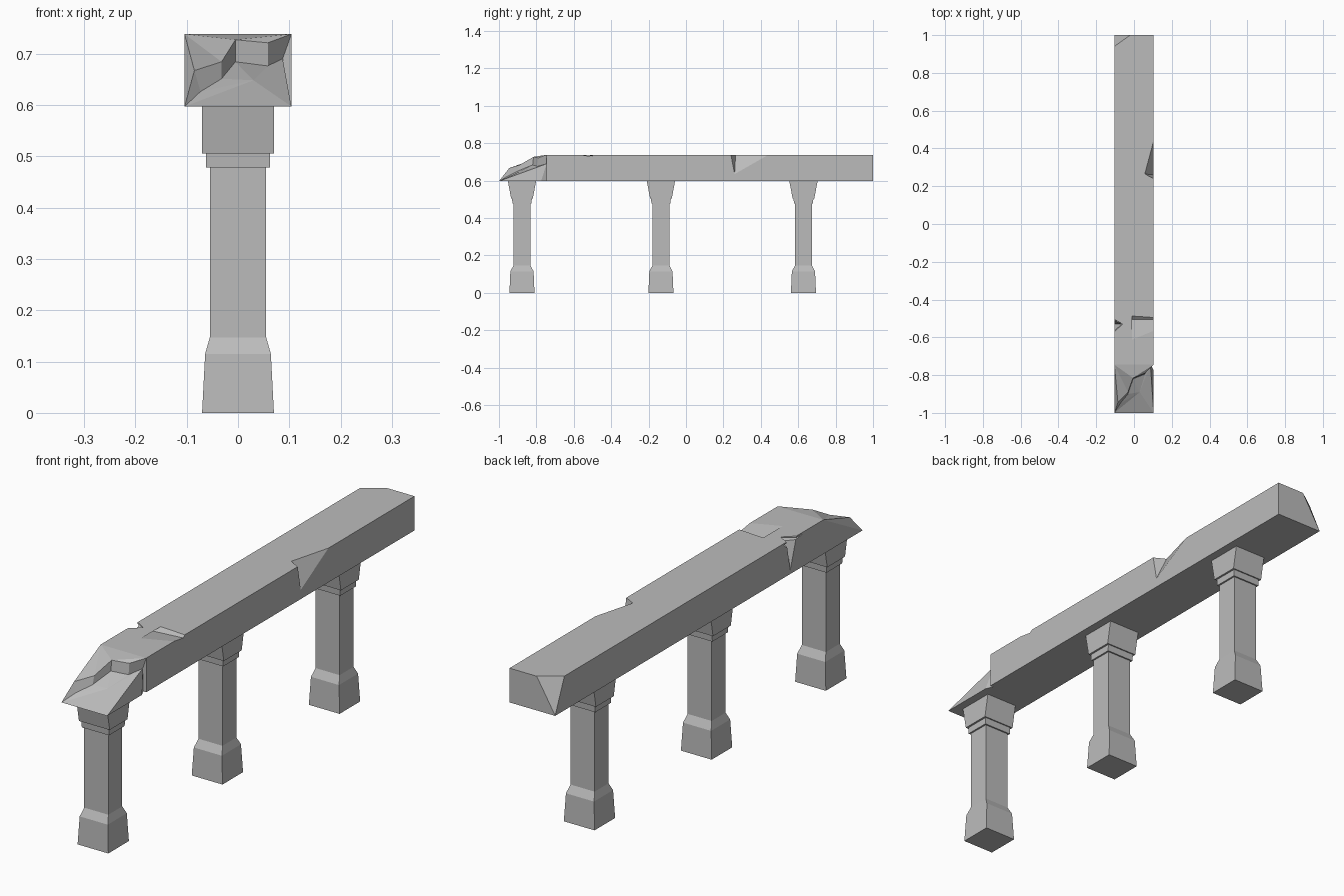
import bpy, bmesh
from mathutils import Vector

cube = bpy.data.objects.get("Cube")
if cube:
    bpy.data.objects.remove(cube, do_unlink=True)

stone = bpy.data.materials.new("grey_stone")
stone.use_nodes = True
GREY = (0.5, 0.5, 0.5, 1)
stone.diffuse_color = GREY
stone.node_tree.nodes["Principled BSDF"].inputs["Base Color"].default_value = GREY


def make_object(name, bm):
    bmesh.ops.recalc_face_normals(bm, faces=bm.faces)
    mesh = bpy.data.meshes.new(name)
    bm.to_mesh(mesh)
    bm.free()
    mesh.materials.append(stone)
    obj = bpy.data.objects.new(name, mesh)
    bpy.context.collection.objects.link(obj)
    return obj


def cut_wedge(target, start, end, side_a, side_b):
    """Cut a V notch whose valley runs start-end, opening towards the two sides."""
    start, end, side_a, side_b = map(Vector, (start, end, side_a, side_b))
    run = (end - start) * 0.5
    valley = (start - run, end + run)
    bm = bmesh.new()
    for p in valley:
        bm.verts.new(p)
        for side in (side_a, side_b):
            near = start if (side - start).length < (side - end).length else end
            bm.verts.new(p + (side - near) * 1.8)
    bmesh.ops.convex_hull(bm, input=bm.verts)
    cutter = make_object("notch_cutter", bm)
    cutter.hide_render = True
    mod = target.modifiers.new("notch", 'BOOLEAN')
    mod.operation, mod.solver, mod.object = 'DIFFERENCE', 'EXACT', cutter
    bpy.context.view_layer.objects.active = target
    bpy.ops.object.modifier_apply(modifier=mod.name)
    bpy.data.objects.remove(cutter, do_unlink=True)


# Columns: stacked square rings of height, half width and half depth
RINGS = [(0, .07, .067), (.115, .064, .062), (.147, .055, .045), (.478, .055, .045),
         (.478, .062, .051), (.505, .062, .053), (.505, .07, .058), (.6, .07, .076)]


def column(name, y):
    bm = bmesh.new()
    loops = [[bm.verts.new((sx * hx, y + sy * hy, z))
              for sx, sy in ((-1, -1), (1, -1), (1, 1), (-1, 1))] for z, hx, hy in RINGS]
    for low, high in zip(loops, loops[1:]):
        for i in range(4):
            j = (i + 1) % 4
            bm.faces.new((low[i], low[j], high[j], high[i]))
    bm.faces.new(loops[0])
    bm.faces.new(loops[-1])
    return make_object(name, bm)


for label, y in (("front", -.877), ("middle", -.134), ("back", .628)):
    column(label + "_column", y)

# Beam with a chipped back corner
W, LOW, TOP, BREAK = .104, .597, .738, -.745
bm = bmesh.new()
bmesh.ops.create_cube(bm, size=1)
for v in bm.verts:
    v.co = (W if v.co.x > 0 else -W, 1 if v.co.y > 0 else BREAK, TOP if v.co.z > 0 else LOW)
a, b, c = Vector((-W, .94, TOP)), Vector((-.02, 1, TOP)), Vector((-W, 1, LOW + .001))
normal = (b - a).cross(c - a)
if normal.y < 0:
    normal.negate()
cut = bmesh.ops.bisect_plane(bm, geom=bm.verts[:] + bm.edges[:] + bm.faces[:],
                             plane_co=a, plane_no=normal, clear_outer=True)
bmesh.ops.holes_fill(bm, edges=[e for e in bm.edges if e.is_boundary])
beam = make_object("beam", bm)

# Notch in the side, and the crack across the top with its deep end
cut_wedge(beam, (.057, .265, TOP), (W, .26, .635), (W, .24, TOP), (W, .44, TOP))
cut_wedge(beam, (-W, -.505, .716), (W, -.505, .729), (W, -.495, TOP), (W, -.565, TOP))
cut_wedge(beam, (-.06, -.53, TOP), (-W, -.53, .613), (-W, -.505, TOP), (-W, -.57, TOP))

# Broken front end: upper ridge, lower ridge and the sloping shelf below
points = {
    "top": (-W, BREAK, TOP), "tip": (-W, -1, LOW), "corner": (W, -1, LOW),
    "side": (W, -.775, LOW), "inner": (.09, BREAK, LOW), "base": (-W, BREAK, LOW),
    "u1": (-.085, -.945, .667), "u2": (-.032, -.89, .684), "u3": (-.005, -.815, .727),
    "u4": (.058, -.79, .721), "u5": (W, BREAK, TOP),
    "l1": (-.073, -.95, .626), "l2": (-.032, -.9, .651), "l3": (-.005, -.82, .684),
    "l4": (.058, -.795, .676), "l5": (.087, BREAK, .69), "shelf": (.03, -.89, .648)}
faces = ["top tip u1", "top u1 u2", "top u2 u3", "top u3 u5", "u3 u4 u5",
         "tip l1 u1", "top base tip", "tip base inner side corner",
         "corner side l5", "side inner l5", "top u5 l5 inner base"]
faces += [f"u{i} l{i} l{i + 1} u{i + 1}" for i in range(1, 5)]
rim = ["tip", "l1", "l2", "l3", "l4", "l5", "corner"]
faces += [f"shelf {p} {q}" for p, q in zip(rim, rim[1:] + rim[:1])]
bm = bmesh.new()
verts = {k: bm.verts.new(p) for k, p in points.items()}
for names in faces:
    bm.faces.new([verts[n] for n in names.split()])
make_object("broken_end", bm)
